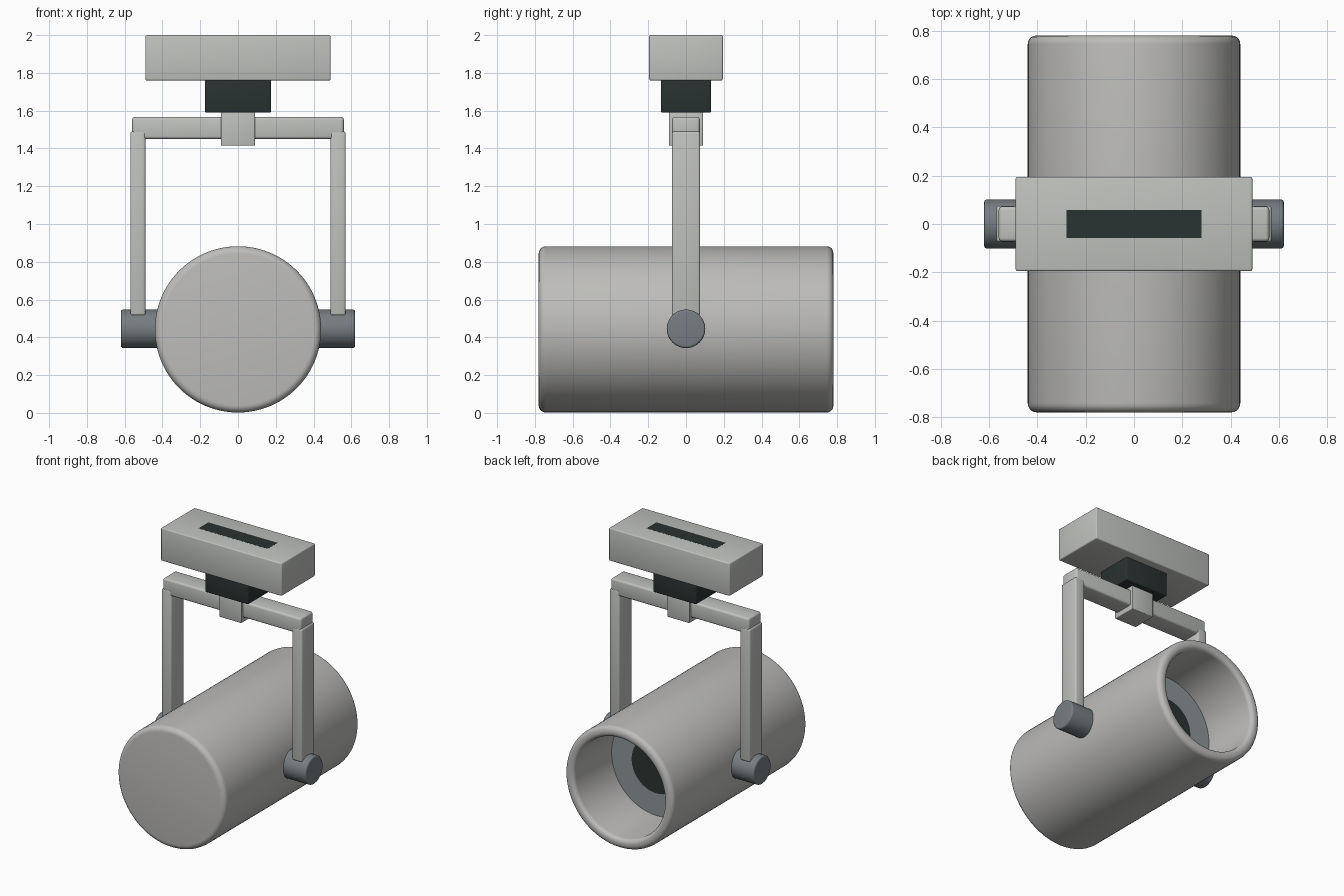
import bpy, bmesh, math
from mathutils import Matrix, Vector

cube = bpy.data.objects.get("Cube")
if cube:
    bpy.data.objects.remove(cube, do_unlink=True)


def material(name, r, g, b):
    mat = bpy.data.materials.new(name)
    mat.use_nodes = True
    mat.diffuse_color = (r, g, b, 1)
    mat.node_tree.nodes["Principled BSDF"].inputs["Base Color"].default_value = (r, g, b, 1)
    return mat


pale_grey = material("pale_grey_metal", 0.52, 0.54, 0.51)
warm_grey = material("warm_grey_metal", 0.51, 0.505, 0.49)
steel = material("steel_blue_grey", 0.18, 0.205, 0.22)
reflector_grey = material("reflector_grey", 0.27, 0.30, 0.32)
dark = material("dark_plastic", 0.022, 0.033, 0.031)


def finish(name, bm, mat):
    bmesh.ops.recalc_face_normals(bm, faces=bm.faces)
    mesh = bpy.data.meshes.new(name)
    bm.to_mesh(mesh)
    bm.free()
    mesh.materials.append(mat)
    mesh.shade_smooth()
    mesh.set_sharp_from_angle(angle=math.radians(35))
    obj = bpy.data.objects.new(name, mesh)
    bpy.context.collection.objects.link(obj)
    return obj


def box(name, lo, hi, mat, bevel=0.0):
    lo, hi = Vector(lo), Vector(hi)
    bm = bmesh.new()
    bmesh.ops.create_cube(bm, size=1)
    bmesh.ops.scale(bm, vec=hi - lo, verts=bm.verts)
    bmesh.ops.translate(bm, vec=(lo + hi) / 2, verts=bm.verts)
    if bevel:
        bmesh.ops.bevel(bm, geom=bm.edges[:], offset=bevel, segments=3,
                        profile=0.5, affect='EDGES')
    return finish(name, bm, mat)


def lathe(name, profile, centre, axis, mat, steps=64):
    """Revolve (radius, distance along axis) points around the axis."""
    bm = bmesh.new()
    verts = [bm.verts.new((r, 0, t)) for r, t in profile]
    edges = [bm.edges.new(pair) for pair in zip(verts, verts[1:])]
    bmesh.ops.spin(bm, geom=verts + edges, cent=(0, 0, 0), axis=(0, 0, 1),
                   angle=math.tau, steps=steps)
    bmesh.ops.remove_doubles(bm, verts=bm.verts, dist=0.0001)
    turn = Vector((0, 0, 1)).rotation_difference(Vector(axis)).to_matrix().to_4x4()
    bm.transform(Matrix.Translation(centre) @ turn)
    return finish(name, bm, mat)


def rounded(r, t, radius, start, steps=5):
    """Quarter-circle corner centred on (r, t)."""
    angles = [math.radians(start + 90 * i / steps) for i in range(steps + 1)]
    return [(r + radius * math.cos(a), t + radius * math.sin(a)) for a in angles]


# Ceiling track and its connector
box("track_box", (-0.49, -0.195, 1.76), (0.49, 0.195, 2), pale_grey, 0.008)
box("track_slot", (-0.28, -0.057, 1.996), (0.28, 0.057, 2.0006), dark)
box("adapter", (-0.175, -0.133, 1.59), (0.175, 0.133, 1.765), dark, 0.008)
box("stem", (-0.09, -0.09, 1.415), (0.09, 0.09, 1.6), pale_grey, 0.005)

# Yoke
box("yoke_bar", (-0.56, -0.073, 1.45), (0.56, 0.073, 1.567), pale_grey, 0.015)
for side, s in (("left", 1), ("right", -1)):
    x0, x1 = sorted((s * 0.49, s * 0.57))
    box(side + "_yoke_arm", (x0, -0.075, 0.515), (x1, 0.075, 1.49), pale_grey, 0.012)
    knob = [(0, 0.42)] + [(0.102, 0.42)] + rounded(0.09, 0.608, 0.012, 0) + [(0, 0.62)]
    lathe(side + "_pivot_knob", knob, (0, 0, 0.445), (s, 0, 0), steel, 48)

# Lamp housing: closed at the front, open at the back
centre = (0, 0, 0.442)
shell = [(0, -0.78)] + rounded(0.402, -0.742, 0.038, -90)
shell += rounded(0.405, 0.745, 0.035, 0) + rounded(0.395, 0.75, 0.03, 90)
shell += [(0.365, 0.32)]
lathe("lamp_housing", shell, centre, (0, 1, 0), warm_grey, 96)

# Reflector and lamp inside the opening
lathe("reflector", [(0.368, 0.34), (0, 0.34)], centre, (0, 1, 0), reflector_grey)
lathe("lamp_lens", [(0.2, 0.338), (0.2, 0.344), (0, 0.344)], centre, (0, 1, 0), dark)
